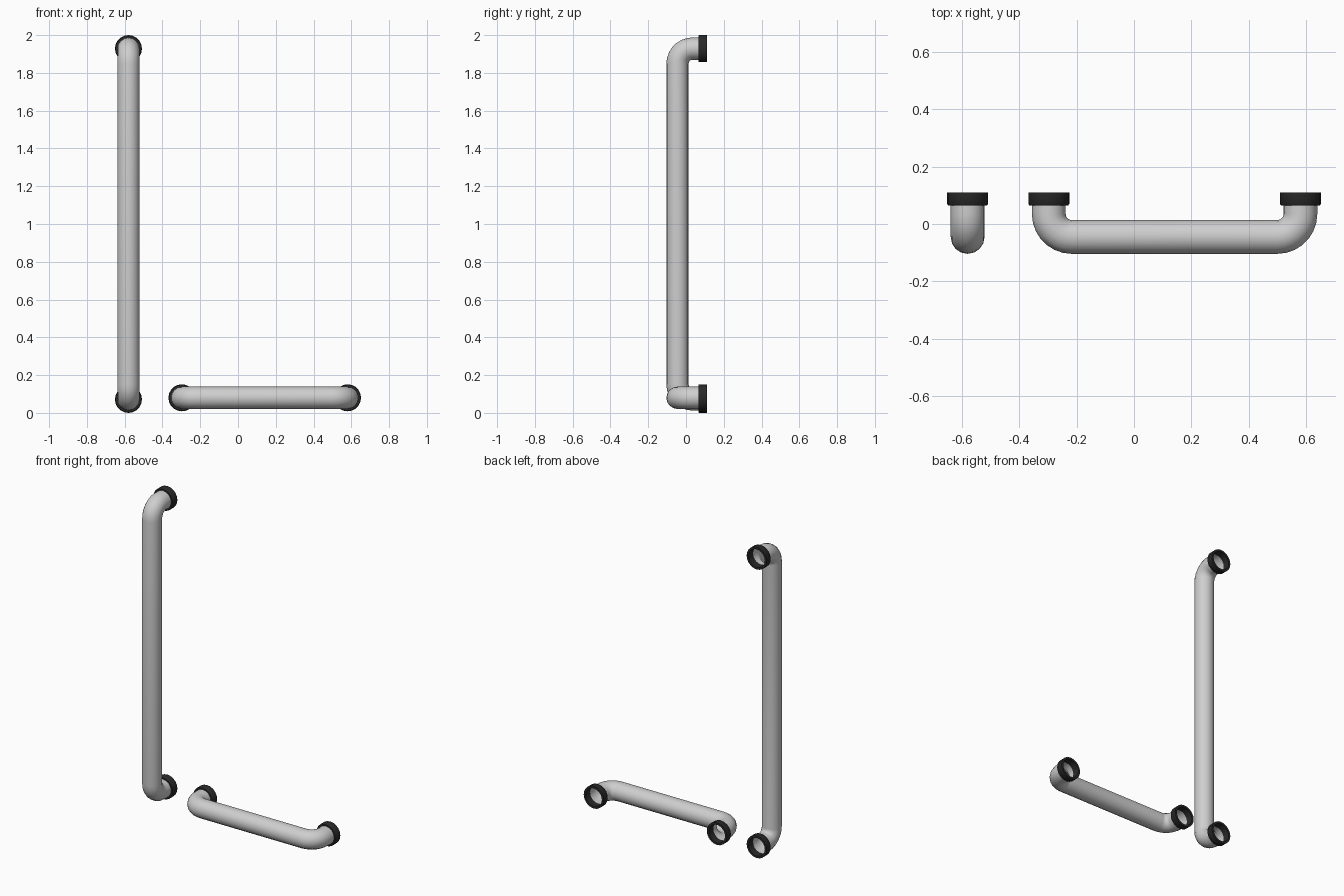
import bpy, bmesh, math
from mathutils import Vector

if "Cube" in bpy.data.objects:
    bpy.data.objects.remove(bpy.data.objects["Cube"])

Y_BAR, Y_END = -0.045, 0.075   # bar centre line, tube end inside collar
R_TUBE, R_BEND = 0.059, 0.08


def material(name, rgb):
    m = bpy.data.materials.new(name)
    m.diffuse_color = (*rgb, 1)
    m.use_nodes = True
    m.node_tree.nodes["Principled BSDF"].inputs["Base Color"].default_value = m.diffuse_color
    return m


STEEL = material("light grey metal", (0.62, 0.62, 0.62))
BLACK = material("black rubber", (0.022, 0.022, 0.022))


def skin(name, loops, mat, wrap=False):
    """Join matching vertex loops with quads into one smooth object."""
    bm = bmesh.new()
    rows = [[bm.verts.new(p) for p in loop] for loop in loops]
    n = len(rows[0])
    pairs = list(zip(rows, rows[1:]))
    if wrap:
        pairs.append((rows[-1], rows[0]))
    for a, b in pairs:
        for i in range(n):
            j = (i + 1) % n
            bm.faces.new((a[i], a[j], b[j], b[i]))
    bmesh.ops.recalc_face_normals(bm, faces=bm.faces)
    mesh = bpy.data.meshes.new(name)
    bm.to_mesh(mesh)
    bm.free()
    mesh.materials.append(mat)
    ob = bpy.data.objects.new(name, mesh)
    bpy.context.collection.objects.link(ob)
    bpy.ops.object.select_all(action='DESELECT')
    ob.select_set(True)
    bpy.context.view_layer.objects.active = ob
    bpy.ops.object.shade_smooth_by_angle(angle=math.radians(35))
    return ob


def tube(name, start, axis, length, sides=16, steps=7):
    """Open tube: out from the wall, along the axis, and back to the wall."""
    axis = Vector(axis)
    back = Vector((0, 1, 0))
    side = axis.cross(back)
    # path as (distance along axis, y, tangent angle)
    path = [(0, Y_END, -math.pi / 2)]
    for k in range(steps + 1):
        t = math.pi / 2 * k / steps
        path.append((R_BEND * (1 - math.cos(t)),
                     Y_BAR + R_BEND * (1 - math.sin(t)), t - math.pi / 2))
    path += [(length - d, y, -a) for d, y, a in reversed(path)]
    loops = []
    for d, y, a in path:
        centre = Vector(start) + axis * d + back * y
        out = back * math.cos(a) - axis * math.sin(a)
        angles = [math.tau * i / sides for i in range(sides)]
        loops.append([centre + R_TUBE * (out * math.cos(b) + side * math.sin(b))
                      for b in angles])
    skin(name, loops, STEEL)


def collar(name, x, z, sides=20):
    """Black ring with a chamfered front edge and open bore."""
    profile = [(0.057, 0.065), (0.068, 0.065), (0.0715, 0.070),
               (0.0715, 0.110), (0.058, 0.110)]
    loops = [[(x + r * math.cos(math.tau * i / sides), y,
               z + r * math.sin(math.tau * i / sides)) for i in range(sides)]
             for r, y in profile]
    skin(name, loops, BLACK, wrap=True)


# Upright handle and low horizontal handle
handles = [("vertical", (-0.58, 0, 0.0715), (0, 0, 1), 1.857),
           ("horizontal", (-0.297, 0, 0.08), (1, 0, 0), 0.877)]
for label, start, axis, length in handles:
    tube(label + "_handle", start, axis, length)
    for tag, d in (("start", 0), ("end", length)):
        p = Vector(start) + Vector(axis) * d
        collar(f"{label}_{tag}_collar", p.x, p.z)
